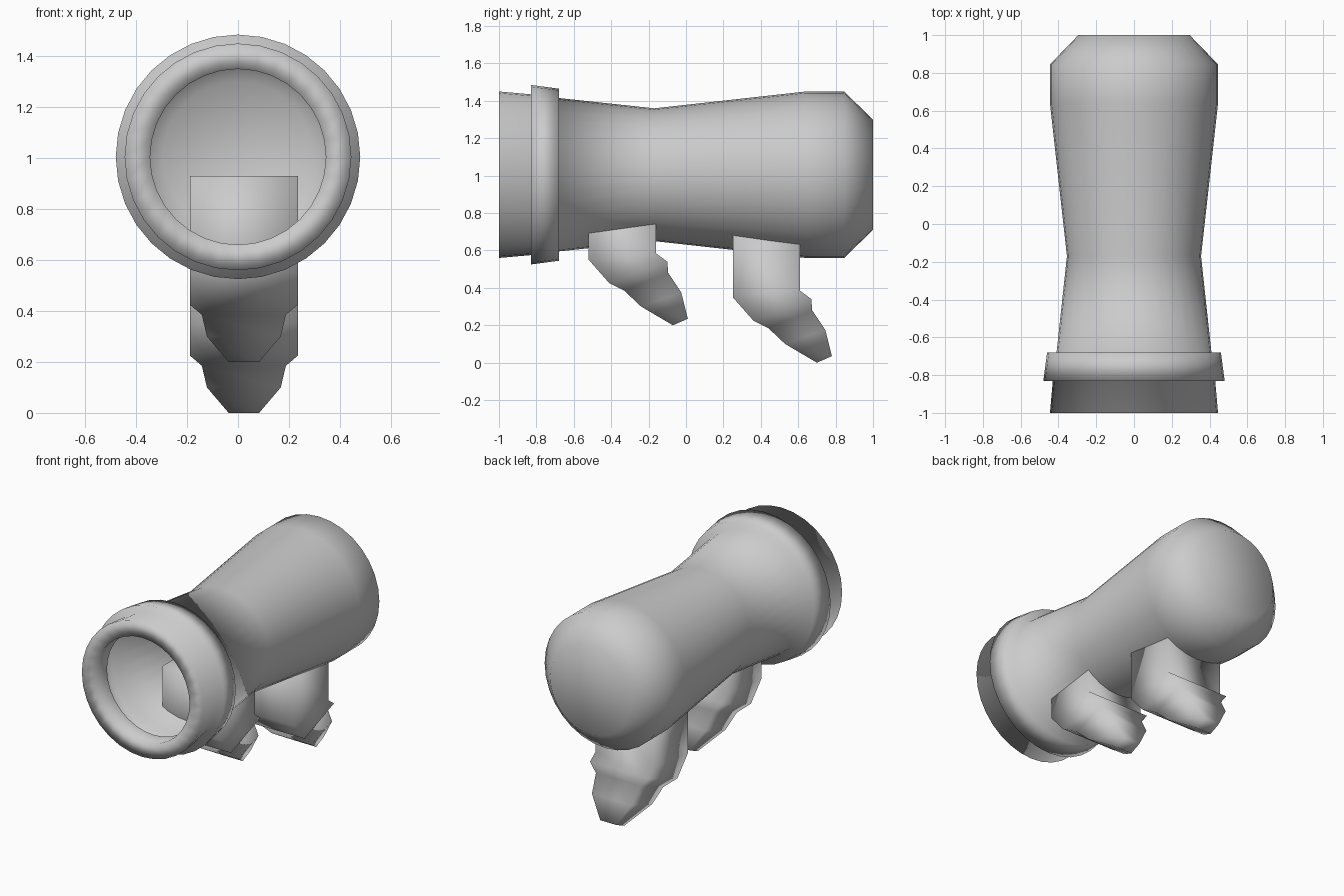
import bpy
import bmesh
from math import cos, sin, pi

cube = bpy.data.objects.get("Cube")
if cube:
    bpy.data.objects.remove(cube, do_unlink=True)

gray = bpy.data.materials.new("plain_gray")
gray.use_nodes = True
gray.diffuse_color = (0.6, 0.6, 0.6, 1)
gray.node_tree.nodes["Principled BSDF"].inputs["Base Color"].default_value = (0.6, 0.6, 0.6, 1)


def finish(bm, name):
    for face in bm.faces:
        face.smooth = True
    mesh = bpy.data.meshes.new(name)
    bm.to_mesh(mesh)
    bm.free()
    mesh.materials.append(gray)
    obj = bpy.data.objects.new(name, mesh)
    bpy.context.collection.objects.link(obj)
    return obj


def bridge(bm, rings):
    for a, b in zip(rings, rings[1:]):
        n = len(a)
        for k in range(n):
            j = (k + 1) % n
            bm.faces.new((a[k], b[k], b[j], a[j]))


# Hollow barrel: inner lip, front rim, raised collar, waist and domed back (y, radius)
AXIS_Z = 1.005
SIDES = 32
profile = [(-0.88, 0.345), (-1, 0.345), (-1, 0.445), (-0.83, 0.43),
           (-0.83, 0.48), (-0.68, 0.46), (-0.68, 0.41), (-0.17, 0.355),
           (0.64, 0.445), (0.845, 0.445), (1, 0.295)]
bm = bmesh.new()
rings = []
for y, r in profile:
    angles = [2 * pi * k / SIDES for k in range(SIDES)]
    rings.append([bm.verts.new((r * cos(a), y, AXIS_Z + r * sin(a))) for a in angles])
bridge(bm, rings)
bm.faces.new(list(reversed(rings[-1])))
finish(bm, "barrel_body")

# Curved grips: square sections as (front y, front z, back y, back z, half width)
LEG_X = 0.023
sections = [(-0.52, 0.93, -0.16, 0.93, 0.212), (-0.52, 0.55, -0.16, 0.585, 0.212),
            (-0.41, 0.425, -0.10, 0.54, 0.212), (-0.33, 0.385, -0.095, 0.48, 0.165),
            (-0.24, 0.30, -0.025, 0.375, 0.145), (-0.07, 0.20, 0.01, 0.235, 0.06)]


def make_grip(name, dy, dz):
    bm = bmesh.new()
    rings = []
    for fy, fz, by, bz, w in sections:
        corners = [(-w, fy, fz), (w, fy, fz), (w, by, bz), (-w, by, bz)]
        rings.append([bm.verts.new((LEG_X + x, y + dy, z + dz)) for x, y, z in corners])
    bridge(bm, rings)
    bm.faces.new(rings[0])
    bm.faces.new(rings[-1])
    bmesh.ops.recalc_face_normals(bm, faces=bm.faces)
    finish(bm, name)


make_grip("front_grip", 0, 0)
make_grip("back_grip", 0.77, -0.2)
